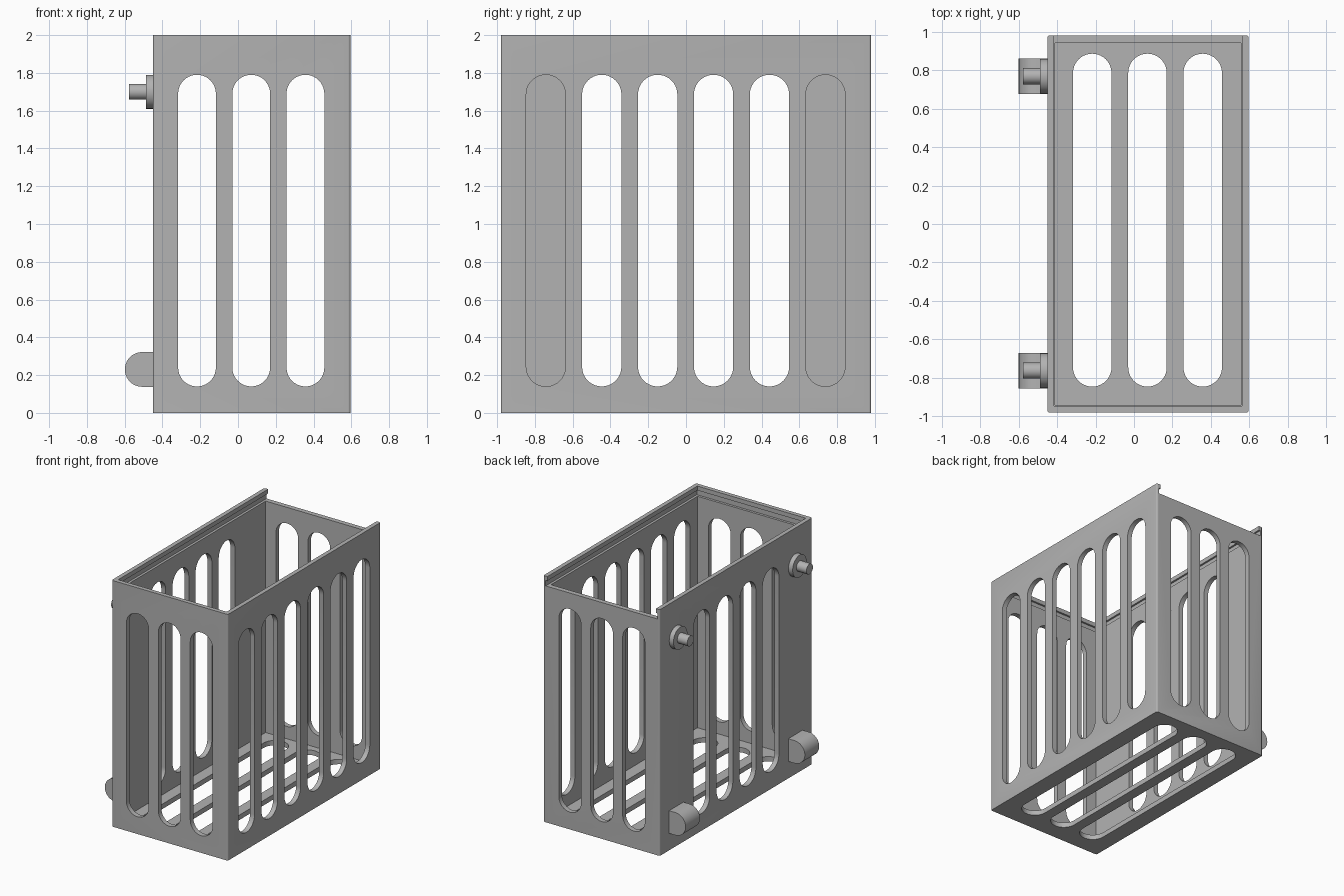
import bpy, bmesh, math
from mathutils import Vector

if "Cube" in bpy.data.objects:
    bpy.data.objects.remove(bpy.data.objects["Cube"])

grey = bpy.data.materials.new("plain grey")
grey.diffuse_color = (0.45, 0.45, 0.45, 1)
grey.use_nodes = True
grey.node_tree.nodes["Principled BSDF"].inputs["Base Color"].default_value = grey.diffuse_color


def make(name, bm):
    bmesh.ops.recalc_face_normals(bm, faces=bm.faces)
    me = bpy.data.meshes.new(name)
    bm.to_mesh(me)
    bm.free()
    ob = bpy.data.objects.new(name, me)
    bpy.context.collection.objects.link(ob)
    me.materials.append(grey)
    return ob


def prism(name, pts, axis, lo, hi):
    """Extrude a closed 2D outline along an axis (0=x, 1=y, 2=z)."""
    def place(u, v, w):
        return [(w, u, v), (u, w, v), (u, v, w)][axis]
    bm = bmesh.new()
    a = [bm.verts.new(place(u, v, lo)) for u, v in pts]
    face = bm.faces.new(a)
    ext = bmesh.ops.extrude_face_region(bm, geom=[face])
    verts = [g for g in ext["geom"] if isinstance(g, bmesh.types.BMVert)]
    bmesh.ops.translate(bm, verts=verts, vec=Vector(place(0, 0, hi - lo)))
    return make(name, bm)


def arc(cu, cv, r, a0, a1, n=20):
    return [(cu + r * math.cos(math.radians(a0 + (a1 - a0) * i / n)),
             cv + r * math.sin(math.radians(a0 + (a1 - a0) * i / n))) for i in range(n + 1)]


def slot(cu, v0, v1, r):
    return arc(cu, v1 - r, r, 0, 180) + arc(cu, v0 + r, r, 180, 360)


def rect(x0, x1, y0, y1):
    return [(x0, y0), (x1, y0), (x1, y1), (x0, y1)]


def smooth(ob):
    bpy.ops.object.select_all(action='DESELECT')
    ob.select_set(True)
    bpy.context.view_layer.objects.active = ob
    bpy.ops.object.shade_smooth_by_angle(angle=math.radians(30))


X0, X1, Y = -0.45, 0.595, 0.98

# Box body with slightly rounded upright corners
R = 0.012
outline = (arc(X1 - R, Y - R, R, 0, 90, 4) + arc(X0 + R, Y - R, R, 90, 180, 4)
           + arc(X0 + R, -Y + R, R, 180, 270, 4) + arc(X1 - R, -Y + R, R, 270, 360, 4))
basket = prism("basket", outline, 2, 0, 2)

# Hollow inside, lid opening, lid groove on three sides, and lowered back wall
cutters = [
    prism("cavity", rect(X0 + .04, X1 - .04, -Y + .04, Y - .04), 2, 0.04, 1.94),
    prism("lid_opening", rect(X0 + .035, X1 - .035, -Y + .035, Y + .1), 2, 1.925, 2.1),
    prism("lid_groove", rect(X0 + .02, X1 - .02, -Y + .02, Y + .1), 2, 1.92, 1.965),
]
# Slots through front and back walls, and through the floor
for x in (-0.217, 0.07, 0.357):
    cutters.append(prism("end_slot", slot(x, 0.14, 1.79, 0.1), 1, -1.2, 1.2))
    cutters.append(prism("floor_slot", slot(x, -0.845, 0.885, 0.1), 2, -0.1, 0.1))
# Side slots: the outermost pair only pierces the right wall
for i in range(6):
    y = -0.742 + i * 0.296
    lo = 0.3 if i in (0, 5) else -0.8
    cutters.append(prism("side_slot", slot(y, 0.14, 1.79, 0.104), 0, lo, 0.9))

bpy.context.view_layer.objects.active = basket
for c in cutters:
    m = basket.modifiers.new("cut", 'BOOLEAN')
    m.operation = 'DIFFERENCE'
    m.solver = 'EXACT'
    m.object = c
    bpy.ops.object.modifier_apply(modifier=m.name)
    bpy.data.objects.remove(c, do_unlink=True)
smooth(basket)

# Pegs above and round-nosed rests below on the left wall
for side, y in (("front", -0.762), ("back", 0.768)):
    smooth(prism(side + "_peg_flange", arc(y, 1.7, 0.09, 0, 351, 39), 0, -0.488, X0 + .005))
    smooth(prism(side + "_peg_pin", arc(y, 1.7, 0.042, 0, 345, 23), 0, -0.578, -0.48))
    rest = [(X0 + .005, 0.322)] + arc(-0.507, 0.23, 0.092, 90, 270) + [(X0 + .005, 0.138)]
    smooth(prism(side + "_rest", rest, 1, y - 0.092, y + 0.092))
